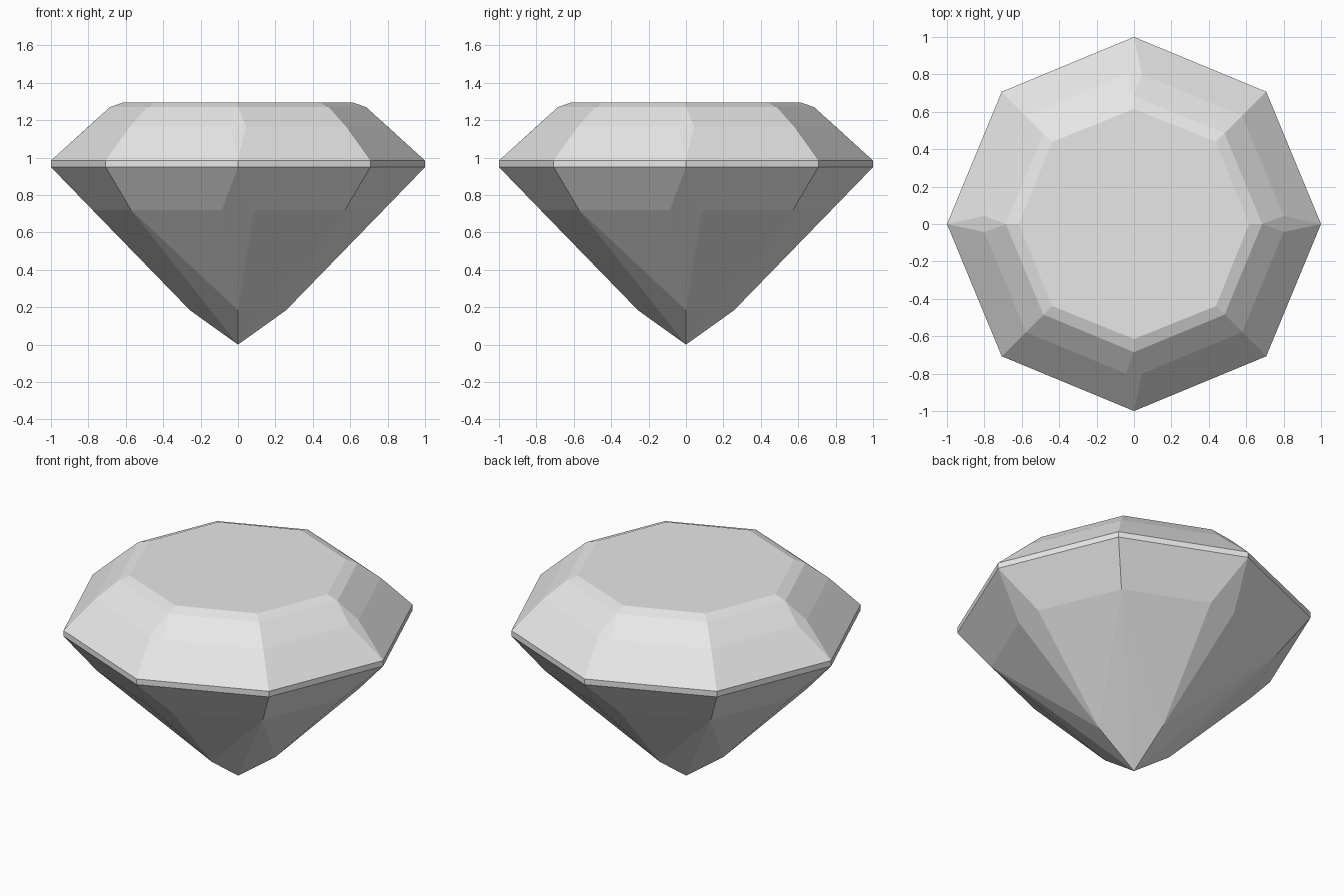
import bpy
import bmesh
from math import pi
from mathutils import Vector, Matrix

old = bpy.data.objects.get("Cube")
if old:
    bpy.data.objects.remove(old, do_unlink=True)

mat = bpy.data.materials.new("pale_grey")
mat.use_nodes = True
grey = (0.8, 0.8, 0.8, 1)
mat.diffuse_color = grey
mat.node_tree.nodes["Principled BSDF"].inputs["Base Color"].default_value = grey


def on_axis(r, z):
    return Vector((r, 0, z))


def on_diagonal(r, z):
    return Matrix.Rotation(pi / 4, 3, "Z") @ Vector((r, 0, z))


def flip(p):
    """Mirror a point across the x axis."""
    return Vector((p.x, -p.y, p.z))


def swap(p):
    """Mirror a point across the diagonal plane."""
    return Vector((p.y, p.x, p.z))


# Crown corners, from the table down to the girdle
table_a, table_d = on_axis(0.615, 1.294), on_diagonal(0.62, 1.294)
star_a, star_d = on_axis(0.685, 1.27), on_diagonal(0.685, 1.27)
crown_kite, crown_d = Vector((0.8, 0.043, 1.165)), on_diagonal(0.818, 1.165)
top_a, top_d = on_axis(1, 0.984), on_diagonal(1, 0.984)

# Girdle underside and pavilion corners, down to the tip
low_a, low_d = on_axis(1, 0.949), on_diagonal(1, 0.949)
pav_kite, pav_d = Vector((0.777, 0.086, 0.719)), on_diagonal(0.808, 0.719)
culet_a = on_axis(0.257, 0.184)
tip = Vector((0, 0, 0))

# Facets between an axis and the diagonal, mirrored within each quarter
half_facets = [
    (table_a, table_d, star_d, star_a),
    (star_a, star_d, crown_d, crown_kite),
    (crown_kite, crown_d, top_d, top_a),
    (top_a, top_d, low_d, low_a),
    (low_a, low_d, pav_d, pav_kite),
    (pav_kite, pav_d, culet_a),
]
# Facets that cross a mirror line: kites and the long lower facet
quarter_facets = [
    (top_a, crown_kite, star_a, flip(crown_kite)),
    (low_a, pav_kite, culet_a, flip(pav_kite)),
    (pav_d, culet_a, tip),
    (pav_d, tip, swap(culet_a)),
]
quarter_facets += half_facets + [[swap(p) for p in f] for f in half_facets]

bm = bmesh.new()
table = []
for k in range(4):
    turn = Matrix.Rotation(k * pi / 2, 3, "Z")
    for facet in quarter_facets:
        bm.faces.new([bm.verts.new(turn @ p) for p in facet])
    table += [bm.verts.new(turn @ p) for p in (table_a, table_d)]
bm.faces.new(table)
bmesh.ops.remove_doubles(bm, verts=bm.verts, dist=0.0005)
bmesh.ops.recalc_face_normals(bm, faces=bm.faces)

mesh = bpy.data.meshes.new("cut_gem")
bm.to_mesh(mesh)
bm.free()
mesh.materials.append(mat)
gem = bpy.data.objects.new("cut_gem", mesh)
bpy.context.collection.objects.link(gem)
